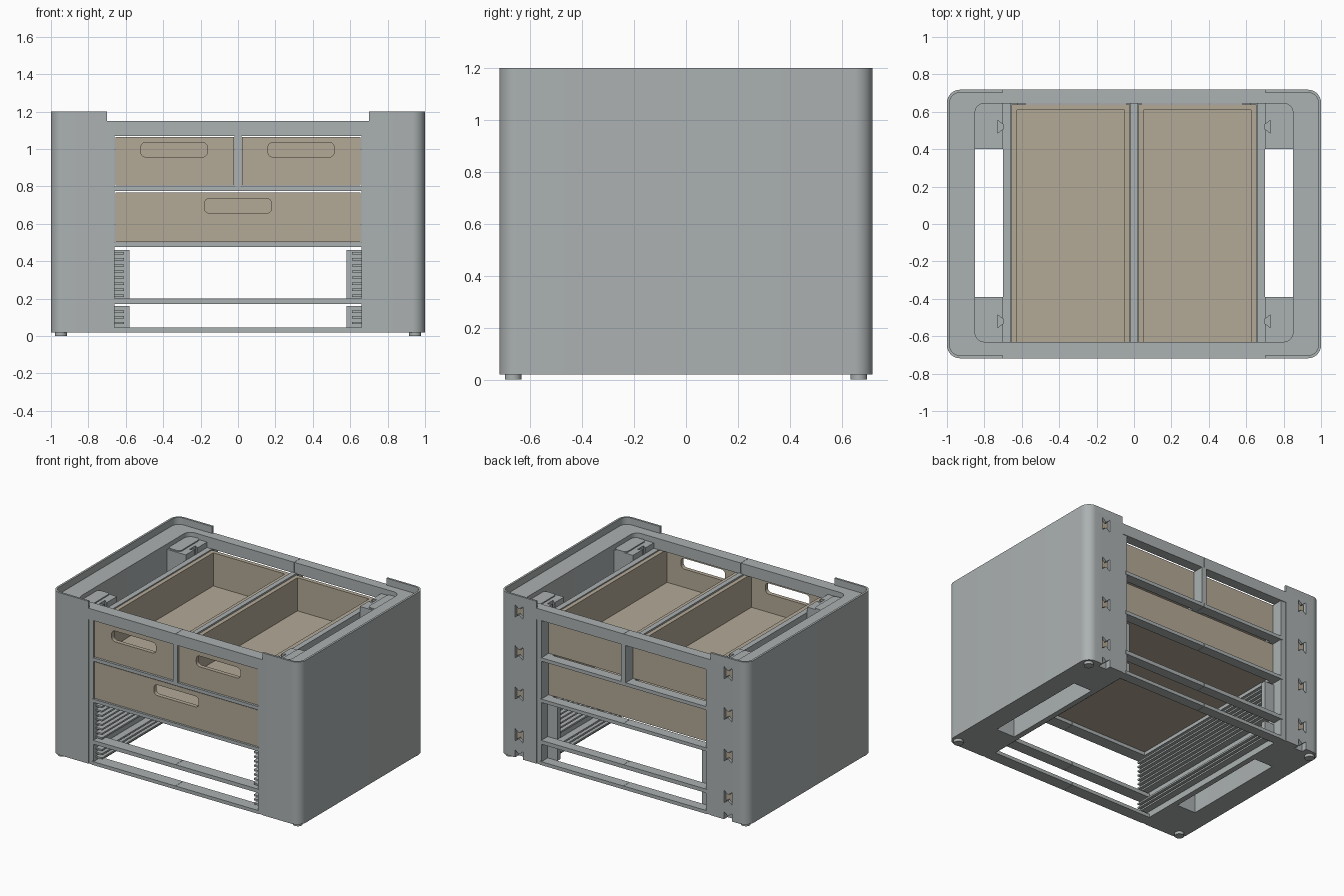
import bpy, bmesh
from math import sin, cos, radians

cube = bpy.data.objects.get("Cube")
if cube:
    bpy.data.objects.remove(cube, do_unlink=True)


def material(name, rgb):
    m = bpy.data.materials.new(name)
    m.use_nodes = True
    m.diffuse_color = (*rgb, 1)
    m.node_tree.nodes["Principled BSDF"].inputs["Base Color"].default_value = (*rgb, 1)
    return m


GREY = material("frame grey", (0.41, 0.44, 0.44))
SAND = material("drawer sand", (0.45, 0.395, 0.305))

Y = 0.718                     # half depth of the cabinet
FRONT_IN, BACK_IN = -0.63, 0.645   # inner edges of the front and back rails
BASE, DECK, TOP = 0.02, 1.15, 1.2
R = 0.07


def arc(cx, cy, r, a0, a1, n=10):
    angles = [radians(a0 + (a1 - a0) * i / n) for i in range(n + 1)]
    return [(cx + r * cos(a), cy + r * sin(a)) for a in angles]


def rounded(x0, x1, y0, y1, r):
    return (arc(x0 + r, y0 + r, r, 180, 270) + arc(x1 - r, y0 + r, r, 270, 360)
            + arc(x1 - r, y1 - r, r, 0, 90) + arc(x0 + r, y1 - r, r, 90, 180))


def prism(name, outlines, w0, w1, mat=GREY, axis="z", side=1):
    """Extrude one or more outlines along z or y; side=-1 mirrors in x."""
    bm = bmesh.new()
    for pts in outlines:
        ends = []
        for w in (w0, w1):
            ends.append([bm.verts.new((side * u, v, w) if axis == "z" else (side * u, w, v))
                         for u, v in pts])
        a, b = ends
        bm.faces.new(a)
        bm.faces.new(b[::-1])
        for i in range(len(a)):
            j = (i + 1) % len(a)
            bm.faces.new((a[j], a[i], b[i], b[j]))
    bmesh.ops.recalc_face_normals(bm, faces=bm.faces)
    mesh = bpy.data.meshes.new(name)
    bm.to_mesh(mesh)
    bm.free()
    mesh.materials.append(mat)
    ob = bpy.data.objects.new(name, mesh)
    bpy.context.collection.objects.link(ob)
    return ob


def box(name, x0, x1, y0, y1, z0, z1, mat=GREY, side=1):
    return prism(name, [[(x0, y0), (x1, y0), (x1, y1), (x0, y1)]], z0, z1, mat, side=side)


def cut(target, cutter):
    cutter.hide_render = True
    cutter.hide_viewport = True
    cutter.display_type = "WIRE"
    mod = target.modifiers.new("cut", "BOOLEAN")
    mod.operation = "DIFFERENCE"
    mod.solver = "EXACT"
    mod.object = cutter


def smooth(ob):
    bpy.ops.object.select_all(action="DESELECT")
    ob.select_set(True)
    bpy.context.view_layer.objects.active = ob
    bpy.ops.object.shade_smooth_by_angle(angle=radians(30))


def bowtie(cx, cz, k=1.0):
    half = [(-0.032, -0.045), (0, -0.02), (0.032, -0.045)]
    pts = half + [(-x, -z) for x, z in half]
    return [(cx + k * x, cz + k * z) for x, z in pts]


LEVELS = [(BASE, 0.045), (0.172, 0.2), (0.475, 0.5), (0.775, 0.8)]
JOINT_Z = [0.185, 0.488, 0.788, 1.085]

for s, label in ((1, "left"), (-1, "right")):
    # Outer side shell, wrapping round to the front and back
    outer = ([(0.7, -Y)] + arc(1 - R, R - Y, R, -90, 0)
             + arc(1 - R, Y - R, R, 0, 90) + [(0.7, Y)])
    inner = ([(0.7, BACK_IN)] + arc(0.8, BACK_IN - 0.05, 0.05, 90, 0)
             + arc(0.8, FRONT_IN + 0.05, 0.05, 0, -90) + [(0.7, FRONT_IN)])
    shell = prism(label + "_shell", [outer + inner], BASE, DECK, side=s)

    # Raised rim round the deck
    t = 0.015
    rim_in = ([(0.7, Y - t)] + arc(1 - R, Y - R, R - t, 90, 0)
              + arc(1 - R, R - Y, R - t, 0, -90) + [(0.7, t - Y)])
    smooth(prism(label + "_rim", [outer + rim_in], DECK, TOP, side=s))

    # Joint pockets in the back, with keys set inside
    ties = [bowtie(0.84, z) for z in JOINT_Z + [0.03]]
    cut(shell, prism(label + "_joint_cutter", ties, Y - 0.04, Y + 0.02, axis="y", side=s))
    smooth(shell)
    prism(label + "_joint_keys", [bowtie(0.84, z, 0.8) for z in JOINT_Z],
          Y - 0.05, Y - 0.015, SAND, "y", s)

    # Corner columns with a dovetail slot and a rounded pad
    for end, y0, y1, yc in (("front", FRONT_IN, -0.39, -0.52), ("back", 0.4, BACK_IN, 0.52)):
        col = box(f"{label}_{end}_column", 0.7, 0.85, y0, y1, BASE, 1.11, side=s)
        slot = [(0.69, yc - 0.015), (0.705, yc - 0.015), (0.73, yc - 0.035),
                (0.73, yc + 0.035), (0.705, yc + 0.015), (0.69, yc + 0.015)]
        cut(col, prism(f"{label}_{end}_slot_cutter", [slot], 1.0, 1.2, side=s))
        smooth(prism(f"{label}_{end}_pad", [rounded(0.755, 0.85, y0 + 0.01, y1, 0.025)],
                     1.11, 1.118, side=s))

    # Inner side wall and drawer runners
    box(label + "_inner_wall", 0.66, 0.7, 0.004 - Y, Y - 0.004, BASE, 1.07, side=s)
    for z0, z1 in LEVELS[2:]:
        box(label + "_runner", 0.62, 0.66, FRONT_IN, BACK_IN, z0, z1, side=s)

    # Tray ridges and their back stops
    heights = [0.215 + 0.0325 * i for i in range(8)] + [0.07, 0.1, 0.13]
    for z in heights:
        box(label + "_tray_ridge", 0.61, 0.66, -0.69, 0.62, z - 0.006, z + 0.006, side=s)
    for z0, z1 in ((0.2, 0.46), (0.045, 0.16)):
        box(label + "_tray_stop", 0.58, 0.66, 0.61, BACK_IN, z0, z1, side=s)

    # Cross bars, each made of two halves meeting at the middle
    for end, y0, y1 in (("front", -Y, FRONT_IN), ("back", BACK_IN, Y)):
        for z0, z1 in LEVELS:
            box(f"{label}_{end}_bar", 0.001, 0.67, y0, y1, z0, z1, side=s)
        box(f"{label}_{end}_top_rail", 0.001, 0.7, y0, y1, 1.07, DECK, side=s)

    # Feet
    for y in (-0.665, 0.665):
        smooth(prism(label + "_foot", [arc(0.947, y, 0.032, 0, 345, 23)], 0, BASE, side=s))

# Divider between the upper drawers, and the beam below it
box("drawer_divider", -0.018, 0.018, -Y, Y, 0.8, 1.075)
box("divider_beam", -0.04, 0.04, FRONT_IN, BACK_IN, 0.775, 0.8)


def drawer(name, x0, x1, z0, z1, handle):
    y0, y1, t = -0.708, 0.64, 0.03
    body = box(name, x0, x1, y0, y1, z0, z1, SAND)
    cut(body, box(name + "_cavity_cutter", x0 + t, x1 - t, y0 + t, y1 - t, z0 + 0.02, z1 + 0.1, SAND))
    grip = rounded(*handle, 0.028)
    cut(body, prism(name + "_handle_cutter", [grip], y0 - 0.05, y0 + 0.1, SAND, "y"))


# Drawers
drawer("upper_right_drawer", -0.656, -0.021, 0.804, 1.065, (-0.52, -0.163, 0.957, 1.035))
drawer("upper_left_drawer", 0.021, 0.656, 0.804, 1.065, (0.16, 0.515, 0.957, 1.035))
drawer("wide_drawer", -0.656, 0.656, 0.503, 0.768, (-0.18, 0.18, 0.657, 0.735))
